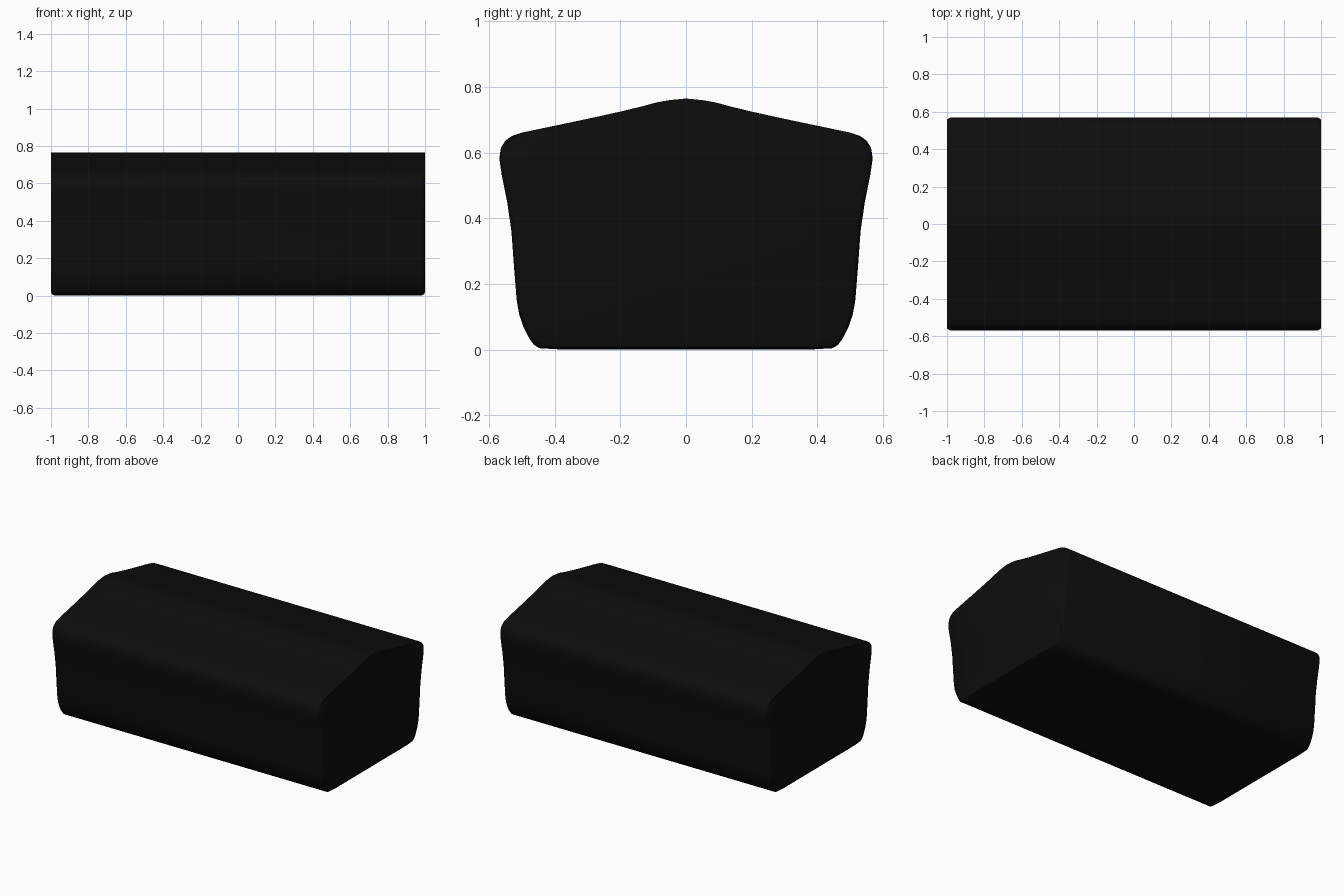
import bpy, bmesh

if "Cube" in bpy.data.objects:
    bpy.data.objects.remove(bpy.data.objects["Cube"])

# Matte black material
mat = bpy.data.materials.new("soft black")
mat.diffuse_color = (0.004, 0.004, 0.004, 1)
mat.use_nodes = True
mat.node_tree.nodes["Principled BSDF"].inputs["Base Color"].default_value = mat.diffuse_color

# Half cross-section (y, z), from ridge down to the base
half = [(0, .765), (.05, .76), (.09, .753), (.13, .742), (.2, .725), (.3, .703),
        (.4, .682), (.5, .661), (.53, .651), (.55, .637), (.564, .615),
        (.569, .582), (.562, .535), (.545, .45), (.532, .36), (.524, .25),
        (.516, .15), (.508, .105), (.495, .068), (.478, .034), (.463, .014),
        (.447, .004), (.38, 0)]
profile = half + [(-y, z) for y, z in reversed(half[1:])]

# Lengthwise rings: (x, scale about the ridge), slightly rounded at the ends
rings = [(-1, .976), (-.995, .99), (-.982, 1), (.982, 1), (.995, .99), (1, .976)]

# Extruded gabled body with end caps
bm = bmesh.new()
loops = [[bm.verts.new((x, y * s, .765 + (z - .765) * s)) for y, z in profile]
         for x, s in rings]
n = len(profile)
for a, b in zip(loops, loops[1:]):
    for i in range(n):
        j = (i + 1) % n
        bm.faces.new((a[i], a[j], b[j], b[i]))
bm.faces.new(loops[0])
bm.faces.new(loops[-1])
bmesh.ops.recalc_face_normals(bm, faces=bm.faces)

mesh = bpy.data.meshes.new("gabled_body")
bm.to_mesh(mesh)
bm.free()
mesh.materials.append(mat)
body = bpy.data.objects.new("gabled_body", mesh)
bpy.context.collection.objects.link(body)
bpy.context.view_layer.objects.active = body
body.select_set(True)
bpy.ops.object.shade_smooth_by_angle(angle=0.6)
